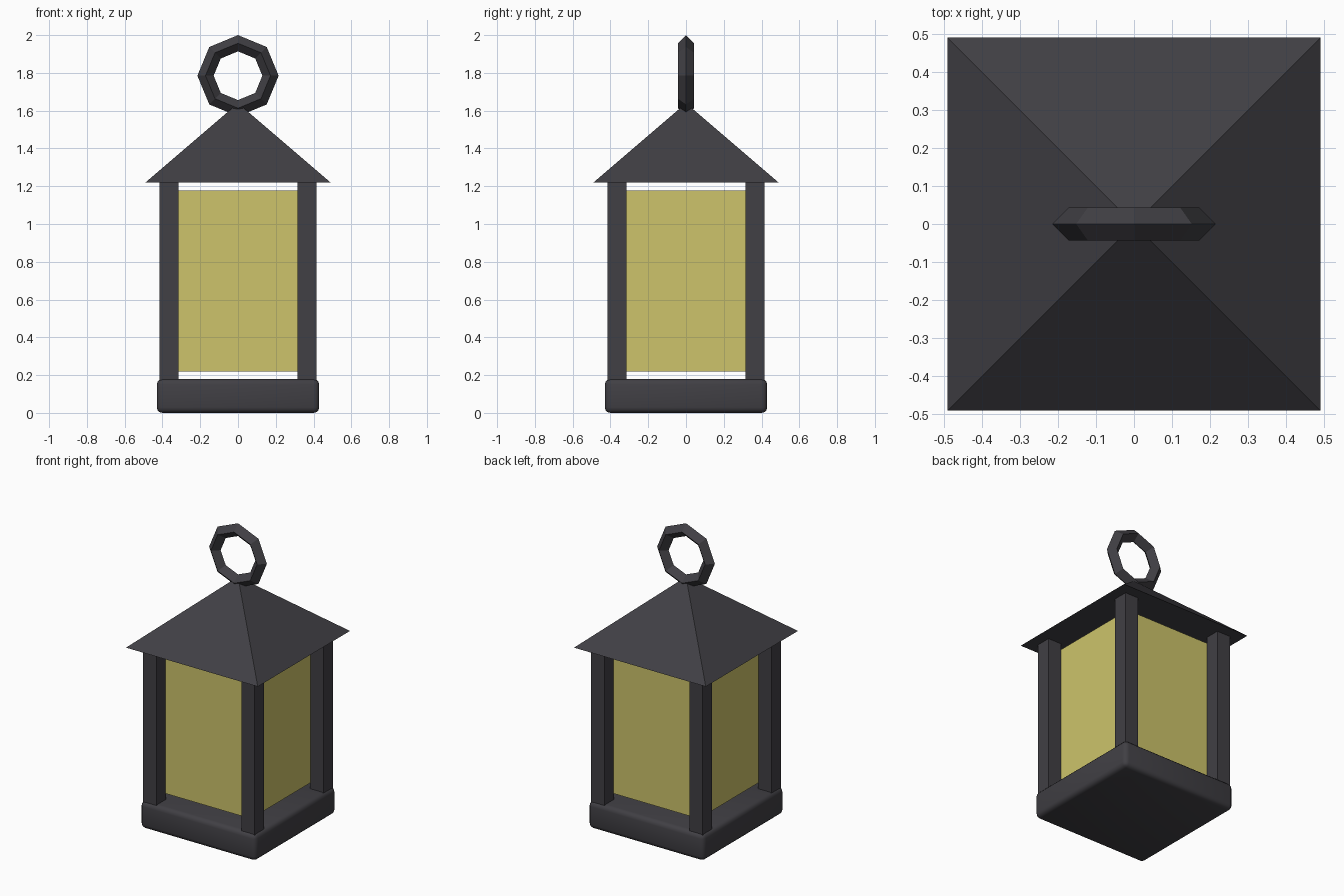
import bpy
import math

cube = bpy.data.objects.get("Cube")
if cube:
    bpy.data.objects.remove(cube, do_unlink=True)


def make_material(name, colour):
    mat = bpy.data.materials.new(name)
    mat.use_nodes = True
    mat.diffuse_color = colour
    bsdf = next(n for n in mat.node_tree.nodes if n.type == 'BSDF_PRINCIPLED')
    bsdf.inputs["Base Color"].default_value = colour
    return mat


iron = make_material("dark iron", (0.052, 0.05, 0.058, 1))
glass = make_material("yellow glass", (0.61, 0.55, 0.145, 1))


def finish(name, mat):
    obj = bpy.context.object
    obj.name = name
    obj.data.materials.append(mat)
    return obj


def box(name, mat, x, y, half, bottom, top):
    """Square upright box between two heights."""
    bpy.ops.mesh.primitive_cube_add(size=1, location=(x, y, (bottom + top) / 2))
    bpy.context.object.scale = (2 * half, 2 * half, top - bottom)
    bpy.ops.object.transform_apply(location=False, rotation=False, scale=True)
    return finish(name, mat)


# Rounded base slab
base = box("base", iron, 0, 0, 0.43, 0, 0.18)
bevel = base.modifiers.new("rounded edges", 'BEVEL')
bevel.width = 0.03
bevel.segments = 3
bpy.ops.object.modifier_apply(modifier=bevel.name)
bpy.ops.object.shade_smooth_by_angle(angle=math.radians(40))

# Corner posts
for side, sx in (("left", 1), ("right", -1)):
    for end, sy in (("front", -1), ("back", 1)):
        box(f"{end}_{side}_post", iron, sx * 0.365, sy * 0.365, 0.05, 0.17, 1.225)

# Glass body, with a small gap above and below
box("glass_body", glass, 0, 0, 0.318, 0.22, 1.178)

# Pyramid roof
bpy.ops.mesh.primitive_cone_add(vertices=4, radius1=0.49 * math.sqrt(2), radius2=0,
                                depth=0.42, location=(0, 0, 1.43),
                                rotation=(0, 0, math.radians(45)))
finish("roof", iron)

# Octagonal carrying ring with a diamond cross-section
bpy.ops.mesh.primitive_torus_add(major_segments=8, minor_segments=4,
                                 major_radius=0.172, minor_radius=0.043,
                                 location=(0, 0, 1.785),
                                 rotation=(math.radians(90), 0, 0))
finish("carrying_ring", iron)
bpy.ops.object.shade_flat()
